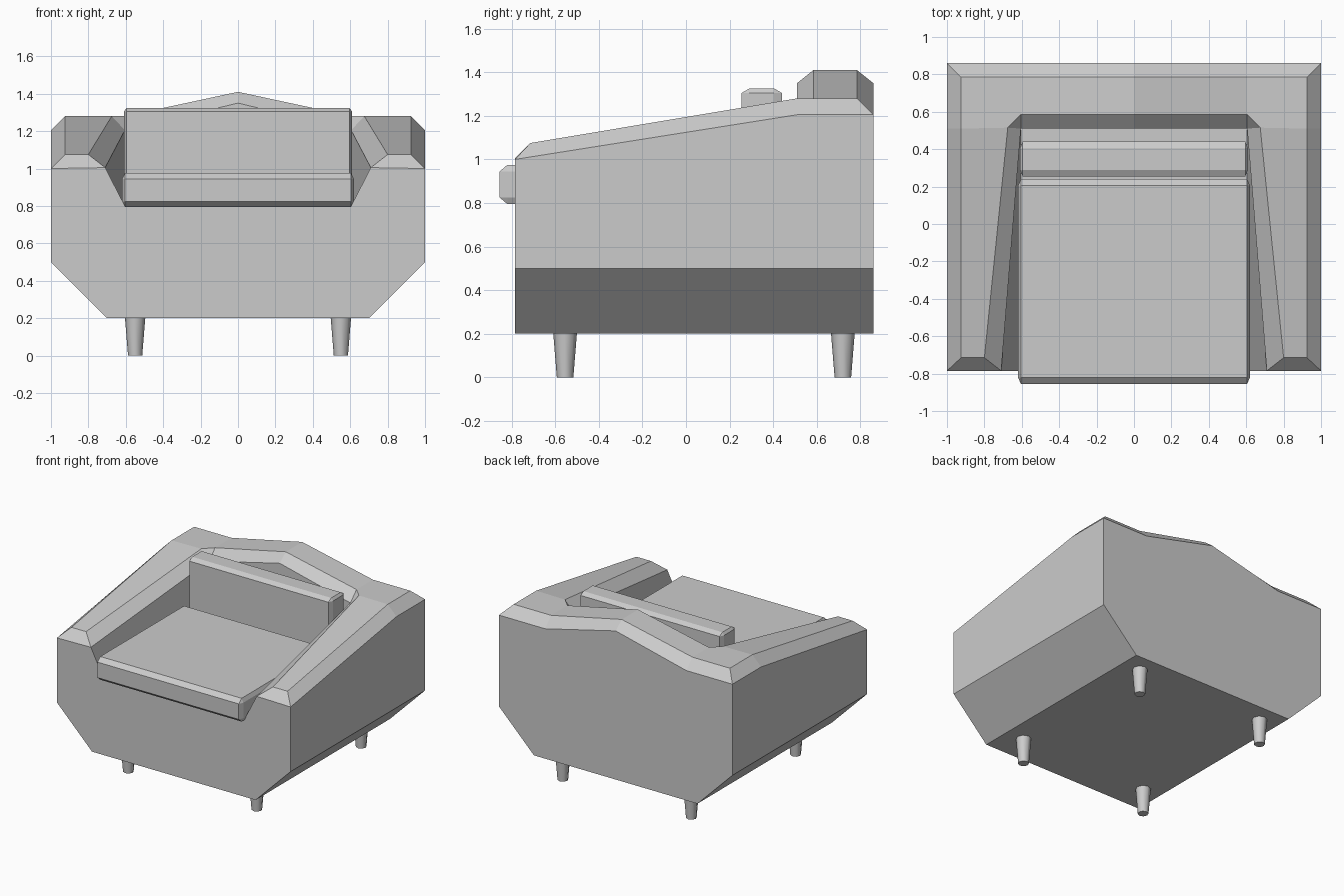
import bpy, bmesh, math
from itertools import product

if "Cube" in bpy.data.objects:
    bpy.data.objects.remove(bpy.data.objects["Cube"])


def make_object(name, bm):
    bmesh.ops.recalc_face_normals(bm, faces=bm.faces)
    mesh = bpy.data.meshes.new(name)
    bm.to_mesh(mesh)
    bm.free()
    obj = bpy.data.objects.new(name, mesh)
    bpy.context.collection.objects.link(obj)
    return obj


def cushion(name, lo, hi, bevel):
    """Box with a separate chamfer depth on each axis."""
    bm = bmesh.new()
    for corner in product((0, 1), repeat=3):
        outer = [(lo, hi)[c][i] for i, c in enumerate(corner)]
        inner = [v + b * (1 - 2 * c) for v, b, c in zip(outer, bevel, corner)]
        for axis in range(3):
            bm.verts.new([outer[i] if i == axis else inner[i] for i in range(3)])
    bmesh.ops.convex_hull(bm, input=bm.verts)
    bmesh.ops.dissolve_limit(bm, angle_limit=0.01, verts=bm.verts, edges=bm.edges)
    return make_object(name, bm)


# Body: right half of the shell. Rim stations run from arm front to back centre:
# outer edge, outer ridge, inner ridge, inner edge, cavity floor
FRONT, BACK, FLOOR, BASE = -0.785, 0.86, 0.8, 0.2
corner_in, corner_floor = (0.605, 0.51, 1.205), (0.605, 0.51, FLOOR)
stations = [
    [(1, FRONT, 1.0), (0.925, -0.715, 1.075), (0.8, -0.715, 1.075),
     (0.71, FRONT, 1.005), (0.605, FRONT, FLOOR)],
    [(1, 0.51, 1.205), (0.925, 0.51, 1.28), (0.675, 0.515, 1.28), corner_in, corner_floor],
    [(1, BACK, 1.205), (0.925, 0.785, 1.28), (0.605, 0.585, 1.28), corner_in, corner_floor],
    [(0.605, BACK, 1.205), (0.605, 0.785, 1.28), (0.605, 0.585, 1.28), corner_in, corner_floor],
    [(0, BACK, 1.35), (0, 0.785, 1.41), (0, 0.585, 1.41), (0, 0.51, 1.35), (0, 0.51, FLOOR)],
]
bm = bmesh.new()
cache = {}


def face(*points):
    unique = list(dict.fromkeys(points))
    if len(unique) > 2:
        for p in unique:
            if p not in cache:
                cache[p] = bm.verts.new(p)
        bm.faces.new([cache[p] for p in unique])


for a, b in zip(stations, stations[1:]):
    for i in range(4):
        face(a[i], a[i + 1], b[i + 1], b[i])

# Arm end chamfer, outer walls, underside and cavity floor
s = stations
lower = {y: [(1, y, 0.5), (0.7, y, BASE), (0, y, BASE)] for y in (FRONT, BACK)}
f, k = lower[FRONT], lower[BACK]
face(*s[0][:4])
face(s[0][0], s[0][3], s[0][4], (0, FRONT, FLOOR), *reversed(f))
face(s[2][0], s[3][0], s[4][0], *reversed(k))
face(s[0][0], s[1][0], s[2][0], k[0], f[0])
for i in range(2):
    face(f[i], f[i + 1], k[i + 1], k[i])
face(s[0][4], corner_floor, s[4][4], (0, FRONT, FLOOR))
body = make_object("armchair_body", bm)
body.modifiers.new("mirror", 'MIRROR').use_clip = True

# Cushions
cushion("seat_cushion", (-0.62, -0.855, 0.795), (0.62, 0.24, 0.975), (0.015, 0.035, 0.03))
cushion("back_cushion", (-0.61, 0.255, 0.8), (0.61, 0.44, 1.325), (0.015, 0.035, 0.02))

# Tapered legs
for row, y in (("front", -0.555), ("back", 0.72)):
    for side, x in (("left", -0.55), ("right", 0.55)):
        bpy.ops.mesh.primitive_cone_add(vertices=8, radius1=0.038, radius2=0.055,
                                        depth=0.21, location=(x, y, 0.105))
        bpy.context.object.name = f"{row}_{side}_leg"
        bpy.ops.object.shade_smooth_by_angle(angle=math.radians(50))
